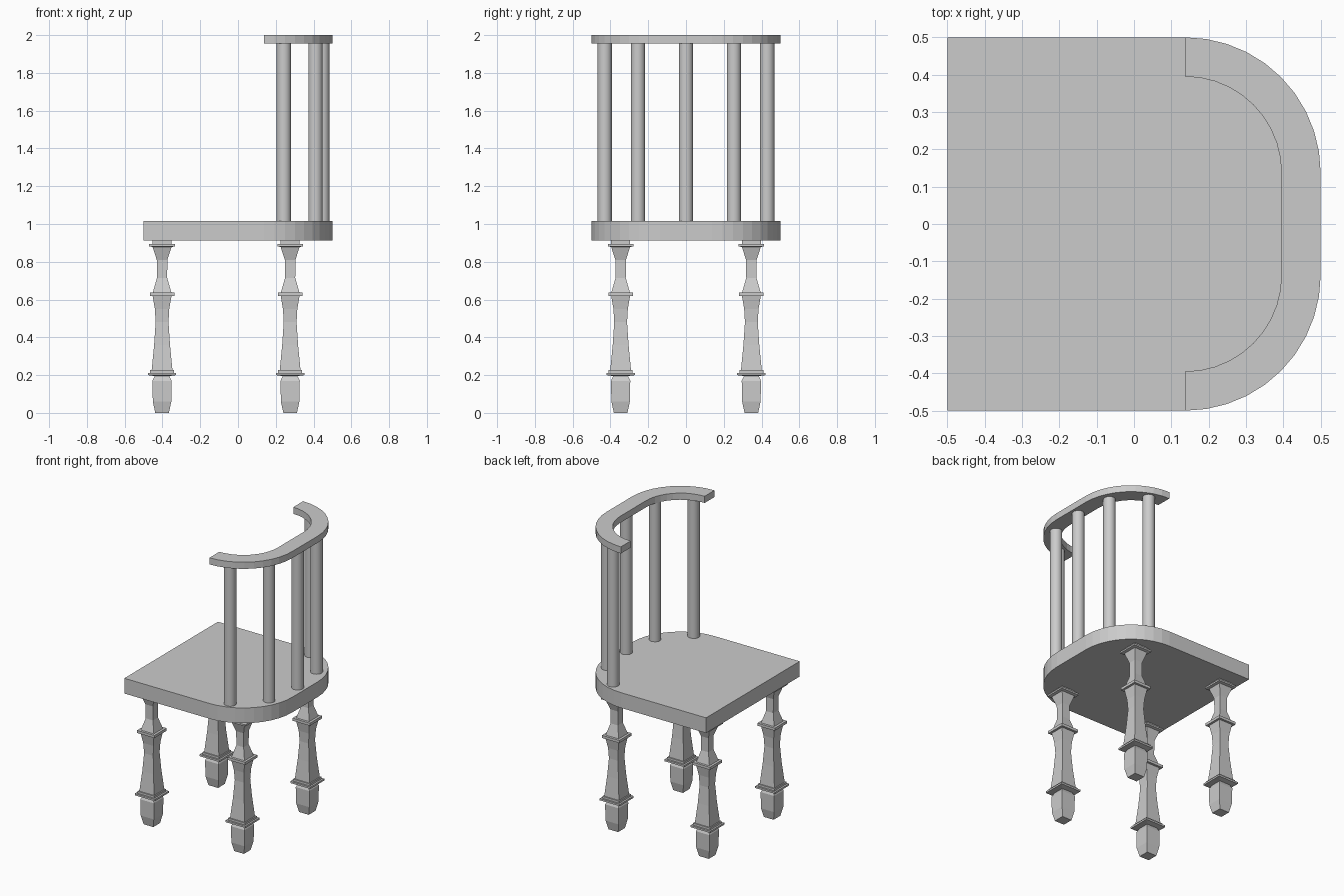
import bpy, bmesh
from math import sin, cos, pi, radians

cube = bpy.data.objects.get("Cube")
if cube:
    bpy.data.objects.remove(cube, do_unlink=True)

grey = bpy.data.materials.new("plain_grey")
grey.use_nodes = True
GREY = (0.6, 0.6, 0.6, 1)
grey.diffuse_color = GREY
grey.node_tree.nodes["Principled BSDF"].inputs["Base Color"].default_value = GREY

BEND = 0.137          # centre of the rounded back corners, in x and y
SEAT_TOP = 1.015


def make_object(name, bm):
    bmesh.ops.recalc_face_normals(bm, faces=bm.faces)
    mesh = bpy.data.meshes.new(name)
    bm.to_mesh(mesh)
    bm.free()
    mesh.materials.append(grey)
    obj = bpy.data.objects.new(name, mesh)
    bpy.context.collection.objects.link(obj)
    return obj


def back_curve(radius, steps=10):
    """Rounded back edge running from the -y side round to the +y side."""
    arc = [(sin(i / steps * pi / 2), cos(i / steps * pi / 2)) for i in range(steps + 1)]
    right = [(BEND + radius * s, -BEND - radius * c) for s, c in arc]
    return right + [(x, -y) for x, y in reversed(right)]


def slab(name, outline, z0, z1):
    bm = bmesh.new()
    face = bm.faces.new([bm.verts.new((x, y, z0)) for x, y in outline])
    ext = bmesh.ops.extrude_face_region(bm, geom=[face], use_keep_orig=True)
    top = [v for v in ext["geom"] if isinstance(v, bmesh.types.BMVert)]
    bmesh.ops.translate(bm, verts=top, vec=(0, 0, z1 - z0))
    return make_object(name, bm)


def square_leg(name, x, y, profile):
    """Loft a square section through (height, half width) pairs."""
    bm = bmesh.new()
    rings = [[bm.verts.new((x + sx * w, y + sy * w, z))
              for sx, sy in ((-1, -1), (1, -1), (1, 1), (-1, 1))] for z, w in profile]
    for low, high in zip(rings, rings[1:]):
        for i in range(4):
            j = (i + 1) % 4
            bm.faces.new((low[i], low[j], high[j], high[i]))
    bm.faces.new(rings[0])
    bm.faces.new(rings[-1])
    return make_object(name, bm)


def spindle(name, x, y):
    bpy.ops.mesh.primitive_cylinder_add(vertices=24, radius=0.038, depth=0.96,
                                        location=(x, y, SEAT_TOP + 0.47))
    obj = bpy.context.object
    obj.name = name
    obj.data.materials.append(grey)
    bpy.ops.object.shade_smooth_by_angle(angle=radians(30))


# Seat and curved top rail
outer = back_curve(0.363)
slab("seat", [(-0.5, -0.5)] + outer + [(-0.5, 0.5)], 0.912, SEAT_TOP)
slab("top_rail", outer + back_curve(0.258)[::-1], 1.955, 2.0)

# Back spindles
spindle("centre_spindle", 0.446, 0)
for side, s in (("left", 1), ("right", -1)):
    spindle(side + "_inner_spindle", 0.41, s * 0.254)
    spindle(side + "_outer_spindle", 0.243, s * 0.43)

# Turned square legs: foot, lower collars, shaft, middle collar, neck, top collar
LEG = [(0, 0.036), (0.06, 0.049), (0.17, 0.051), (0.195, 0.039),
       (0.2, 0.075), (0.212, 0.075), (0.212, 0.063), (0.226, 0.063), (0.226, 0.055),
       (0.36, 0.042), (0.48, 0.034), (0.55, 0.038), (0.62, 0.05),
       (0.62, 0.065), (0.638, 0.065), (0.638, 0.049), (0.715, 0.027), (0.81, 0.028),
       (0.878, 0.05), (0.882, 0.068), (0.893, 0.068), (0.893, 0.05), (0.915, 0.05)]
for side, s in (("left", 1), ("right", -1)):
    for end, x in (("front", -0.402), ("back", 0.276)):
        square_leg(f"{end}_{side}_leg", x, s * 0.346, LEG)
